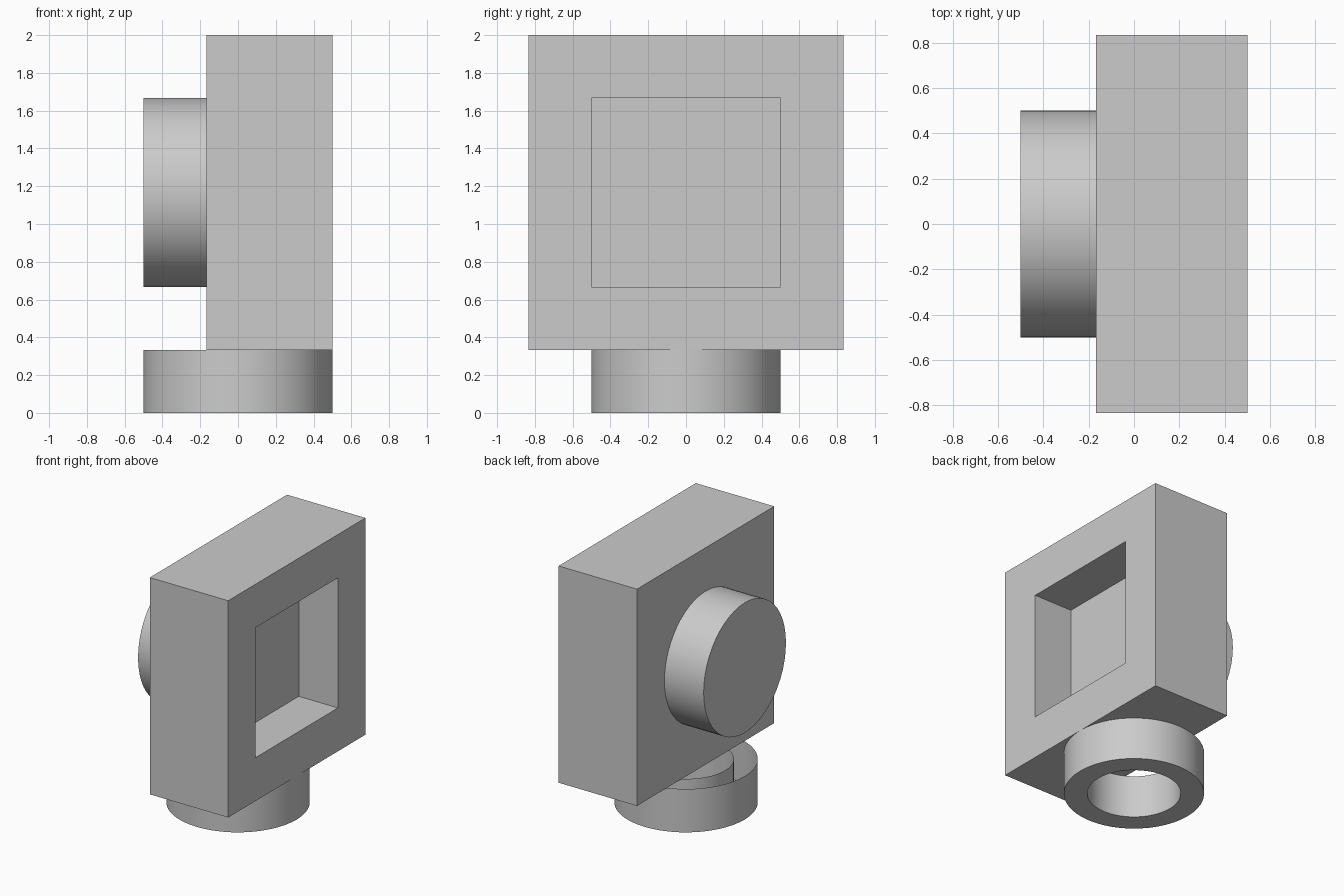
import bpy, bmesh, math
from mathutils import Matrix, Vector

if "Cube" in bpy.data.objects:
    bpy.data.objects.remove(bpy.data.objects["Cube"])

U = 1 / 3          # basic module of the part
SIDES = 48


def finish(bm, name):
    mesh = bpy.data.meshes.new(name)
    bm.to_mesh(mesh)
    bm.free()
    obj = bpy.data.objects.new(name, mesh)
    bpy.context.collection.objects.link(obj)
    return obj


def lathe(name, profile, matrix=Matrix()):
    """Revolve an open (radius, height) profile around z, then place it."""
    bm = bmesh.new()
    rings = []
    for i in range(SIDES):
        a = math.tau * i / SIDES
        rings.append([bm.verts.new((r * math.cos(a), r * math.sin(a), z)) for r, z in profile])
    for i in range(SIDES):
        p, q = rings[i], rings[(i + 1) % SIDES]
        for j in range(len(profile) - 1):
            bm.faces.new((p[j], q[j], q[j + 1], p[j + 1]))
    bmesh.ops.remove_doubles(bm, verts=bm.verts, dist=1e-5)
    bm.transform(matrix)
    obj = finish(bm, name)
    bpy.ops.object.select_all(action='DESELECT')
    obj.select_set(True)
    bpy.context.view_layer.objects.active = obj
    bpy.ops.object.shade_smooth_by_angle(angle=math.radians(30))
    return obj


# Block with a square pocket sunk into its +x face
bm = bmesh.new()
bmesh.ops.create_cube(bm, size=1, matrix=Matrix.Translation((U / 2, 0, 3.5 * U))
                      @ Matrix.Diagonal((2 * U, 5 * U, 5 * U, 1)))
bm.normal_update()
face = next(f for f in bm.faces if f.normal.x > 0.9)
bmesh.ops.inset_region(bm, faces=[face], thickness=U, use_even_offset=True)
floor = bmesh.ops.extrude_face_region(bm, geom=[face])["geom"]
bmesh.ops.translate(bm, vec=Vector((-U, 0, 0)),
                    verts=[v for v in floor if isinstance(v, bmesh.types.BMVert)])
if face.is_valid:
    bmesh.ops.delete(bm, geom=[face], context='FACES_ONLY')
bmesh.ops.recalc_face_normals(bm, faces=bm.faces)
finish(bm, "block")

# Round stud on the -x face
lathe("side_stud", [(0.5, 0), (0.5, U), (0, U)],
      Matrix.Translation((-U / 2, 0, 3.5 * U)) @ Matrix.Rotation(-math.pi / 2, 4, 'Y'))

# Hollow foot ring, open on top between its two walls
lathe("foot_ring", [(U, U), (U, 0), (0.5, 0), (0.5, U)])
